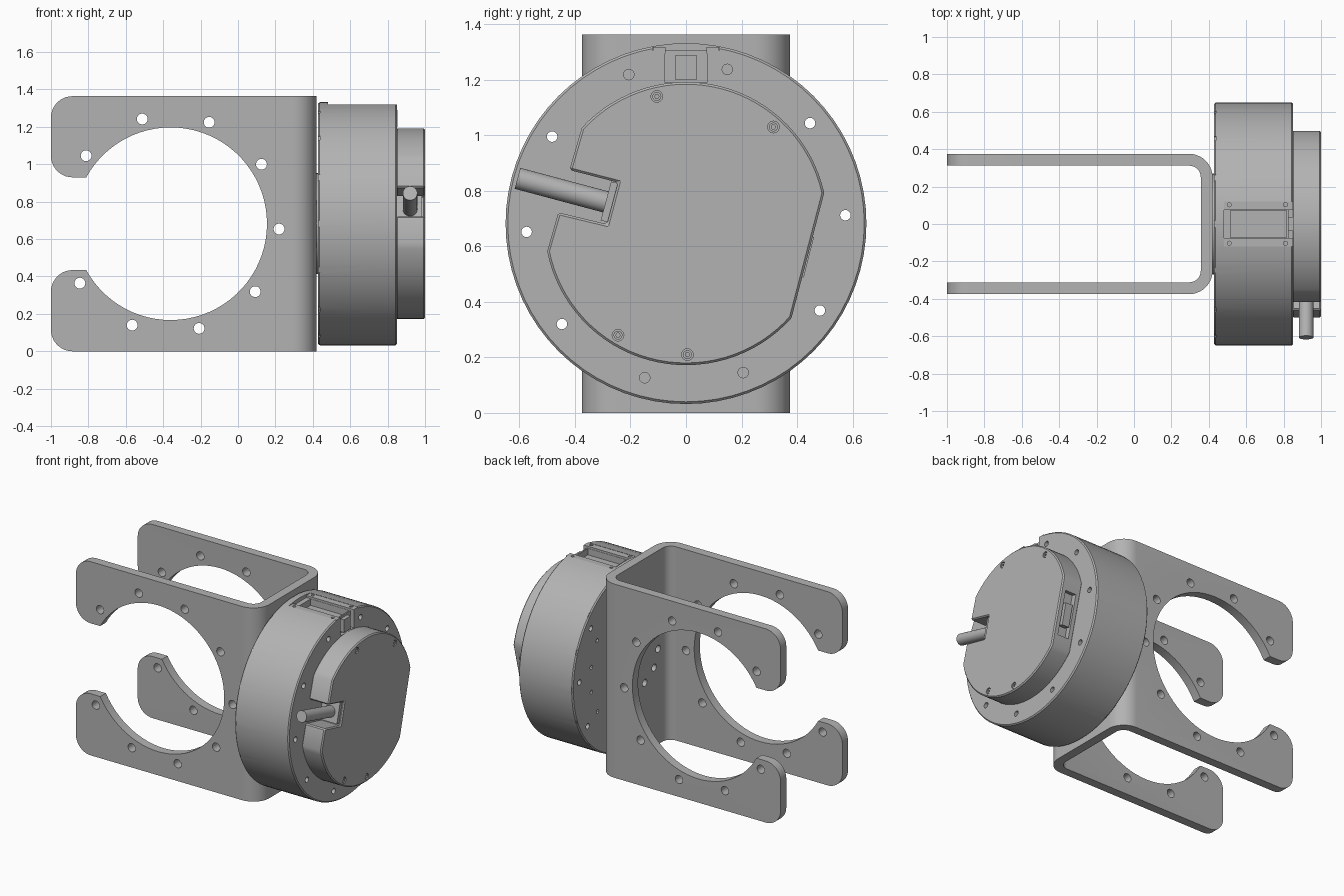
import bpy, bmesh
from math import sin, cos, radians
from mathutils import Vector

if "Cube" in bpy.data.objects:
    bpy.data.objects.remove(bpy.data.objects["Cube"])

grey = bpy.data.materials.new("plain grey")
grey.use_nodes = True
grey.diffuse_color = (0.45, 0.45, 0.45, 1)
grey.node_tree.nodes["Principled BSDF"].inputs["Base Color"].default_value = (0.45, 0.45, 0.45, 1)

MID = 0.682   # height of the common axis


def arc(cx, cy, r, a0, a1, n):
    return [(cx + r * cos(radians(a0 + (a1 - a0) * i / n)),
             cy + r * sin(radians(a0 + (a1 - a0) * i / n))) for i in range(n + 1)]


def disc(cx, cy, r, n=24):
    return arc(cx, cy, r, 0, 360, n)[:-1]


def rect(cx, cy, w, h, turn=0):
    c, s = cos(radians(turn)), sin(radians(turn))
    return [(cx + c * u * w / 2 - s * v * h / 2, cy + s * u * w / 2 + c * v * h / 2)
            for u, v in ((-1, -1), (1, -1), (1, 1), (-1, 1))]


def ring(cx, cy, r, count, start):
    return arc(cx, cy, r, start, start + 360, count)[:-1]


def prism(name, outlines, axis, lo, hi):
    """Extrude one or more flat outlines along an axis."""
    place = {"x": lambda a, b, t: (t, a, b), "y": lambda a, b, t: (a, t, b),
             "z": lambda a, b, t: (a, b, t)}[axis]
    bm = bmesh.new()
    for pts in outlines:
        low = [bm.verts.new(place(a, b, lo)) for a, b in pts]
        high = [bm.verts.new(place(a, b, hi)) for a, b in pts]
        bm.faces.new(low)
        bm.faces.new(high[::-1])
        for i in range(len(pts)):
            j = (i + 1) % len(pts)
            bm.faces.new((low[i], high[i], high[j], low[j]))
    bmesh.ops.recalc_face_normals(bm, faces=bm.faces)
    mesh = bpy.data.meshes.new(name)
    bm.to_mesh(mesh)
    bm.free()
    mesh.materials.append(grey)
    ob = bpy.data.objects.new(name, mesh)
    bpy.context.collection.objects.link(ob)
    return ob


def apply(ob, mod):
    bpy.context.view_layer.objects.active = ob
    bpy.ops.object.modifier_apply(modifier=mod.name)


def carve(ob, outlines, axis, lo, hi, operation="DIFFERENCE"):
    cutter = prism("cutter", outlines, axis, lo, hi)
    cutter.hide_render = True
    mod = ob.modifiers.new("cut", "BOOLEAN")
    mod.operation, mod.solver, mod.object = operation, "EXACT", cutter
    apply(ob, mod)
    bpy.data.objects.remove(cutter)


def chamfer(ob, width):
    mod = ob.modifiers.new("chamfer", "BEVEL")
    mod.width, mod.segments, mod.limit_method = width, 1, "ANGLE"
    mod.angle_limit = radians(60)
    apply(ob, mod)


def smooth(ob):
    bpy.ops.object.select_all(action="DESELECT")
    ob.select_set(True)
    bpy.context.view_layer.objects.active = ob
    bpy.ops.object.shade_smooth_by_angle(angle=radians(30))


# Bracket: bent U sheet, trimmed to a C-shaped side outline
outer = [(-1, -0.375)] + arc(0.295, -0.25, 0.125, -90, 0, 10) \
    + arc(0.295, 0.25, 0.125, 0, 90, 10) + [(-1, 0.375)]
inner = [(-1, 0.312)] + arc(0.295, 0.25, 0.062, 90, 0, 8) \
    + arc(0.295, -0.25, 0.062, 0, -90, 8) + [(-1, -0.312)]
bracket = prism("bracket", [outer + inner], "z", 0, 1.364)
side = [(0.6, -0.1), (0.6, 1.364)] \
    + arc(-0.885, 1.249, 0.115, 90, 180, 10) + arc(-0.885, 1.045, 0.115, 180, 270, 10) \
    + arc(-0.36, MID, 0.515, 151.2, -151.2, 64) \
    + arc(-0.885, 0.319, 0.115, 90, 180, 10) + arc(-0.885, 0.115, 0.115, 180, 270, 10)
side[0] = (0.6, 0)
carve(bracket, [side], "y", -0.5, 0.5, "INTERSECT")
arm_holes = [disc(x, z, 0.029) for x, z in ring(-0.36, MID, 0.58, 10, -2.8) if x > -0.9]
carve(bracket, arm_holes, "y", -0.5, 0.5)
carve(bracket, [disc(y, z, 0.025, 16) for y, z in ring(0, MID, 0.2, 10, 3)], "x", 0.3, 0.5)
smooth(bracket)

# Boss joining the bracket to the drum
boss = prism("mounting_boss", [disc(0, MID, 0.27, 48)], "x", 0.415, 0.435)
smooth(boss)

# Drum with through holes, rear screw sockets and rim notches
drum = prism("drum_housing", [disc(0, MID, 0.65, 72)], "x", 0.428, 0.85)
chamfer(drum, 0.008)
carve(drum, [disc(y, z, 0.019, 16) for y, z in ring(0, MID, 0.575, 10, 3)], "x", 0.3, 0.95)
carve(drum, [disc(y, z, 0.014, 12) for y, z in ring(0, MID, 0.45, 16, 11)], "x", 0.4, 0.46)
carve(drum, [rect(y, z, 0.016, 0.035, 22.5 * i)
             for i, (y, z) in enumerate(ring(0, MID, 0.65, 16, 0))], "x", 0.42, 0.438)
# Recessed seat and pocket on top, open through the drum's face
carve(drum, [rect(0, 1.36, 0.24, 0.11)], "x", 0.48, 0.9)
carve(drum, [rect(0.665, 0, 0.3, 0.145)], "z", 1.26, 1.4)
carve(drum, [rect(0, 1.25, 0.15, 0.12)], "x", 0.825, 0.9)
smooth(drum)

seat = prism("top_seat_frame", [rect(0.665, s * 0.097, 0.37, 0.045) for s in (-1, 1)],
             "z", 1.295, 1.319)
carve(seat, [disc(x, y, 0.011, 12) for x in (0.51, 0.81) for y in (-0.103, 0.103)],
      "z", 1.308, 1.4)
latch = prism("latch_tab", [rect(0.837, 0, 0.03, 0.075)], "z", 1.2, 1.29)

# End cap: rounded disc with one flat side and a cable notch
outline = arc(0, MID, 0.51, 12.5, 137.4, 32) \
    + [(-0.42, 0.875), (-0.245, 0.83), (-0.285, 0.68), (-0.46, 0.722)] \
    + arc(0, MID, 0.51, 191.3, 318.2, 32)
cap = prism("end_cap", [outline], "x", 0.845, 1.0)
chamfer(cap, 0.008)
screws = [(-0.105, 1.14), (0.315, 1.03), (-0.245, 0.28), (0.005, 0.21)]
carve(cap, [disc(y, z, 0.021, 20) for y, z in screws], "x", 0.98, 1.1)
carve(cap, [rect(0.437, 0.565, 0.07, 0.3, -14.3)], "x", 0.88, 0.965)
smooth(cap)

# Recessed cap screws with sockets
heads = prism("cap_screws", [disc(y, z, 0.016, 16) for y, z in screws], "x", 0.97, 0.996)
carve(heads, [disc(y, z, 0.008, 6) for y, z in screws], "x", 0.985, 1.1)
smooth(heads)

# Port in the flat side
port = prism("side_port", [rect(0.423, 0.565, 0.04, 0.15, -14.3)], "x", 0.895, 0.95)

# Cable and the connector plate it leaves from
plate = prism("cable_connector", [rect(-0.275, 0.76, 0.028, 0.145, -15)], "x", 0.85, 0.985)
start, end = Vector((0.92, -0.27, 0.755)), Vector((0.92, -0.607, 0.845))
cable = prism("cable", [disc(0, 0, 0.039, 28)], "z", 0, (end - start).length)
cable.location = start
cable.rotation_mode = "QUATERNION"
cable.rotation_quaternion = (end - start).to_track_quat("Z", "Y")
smooth(cable)
